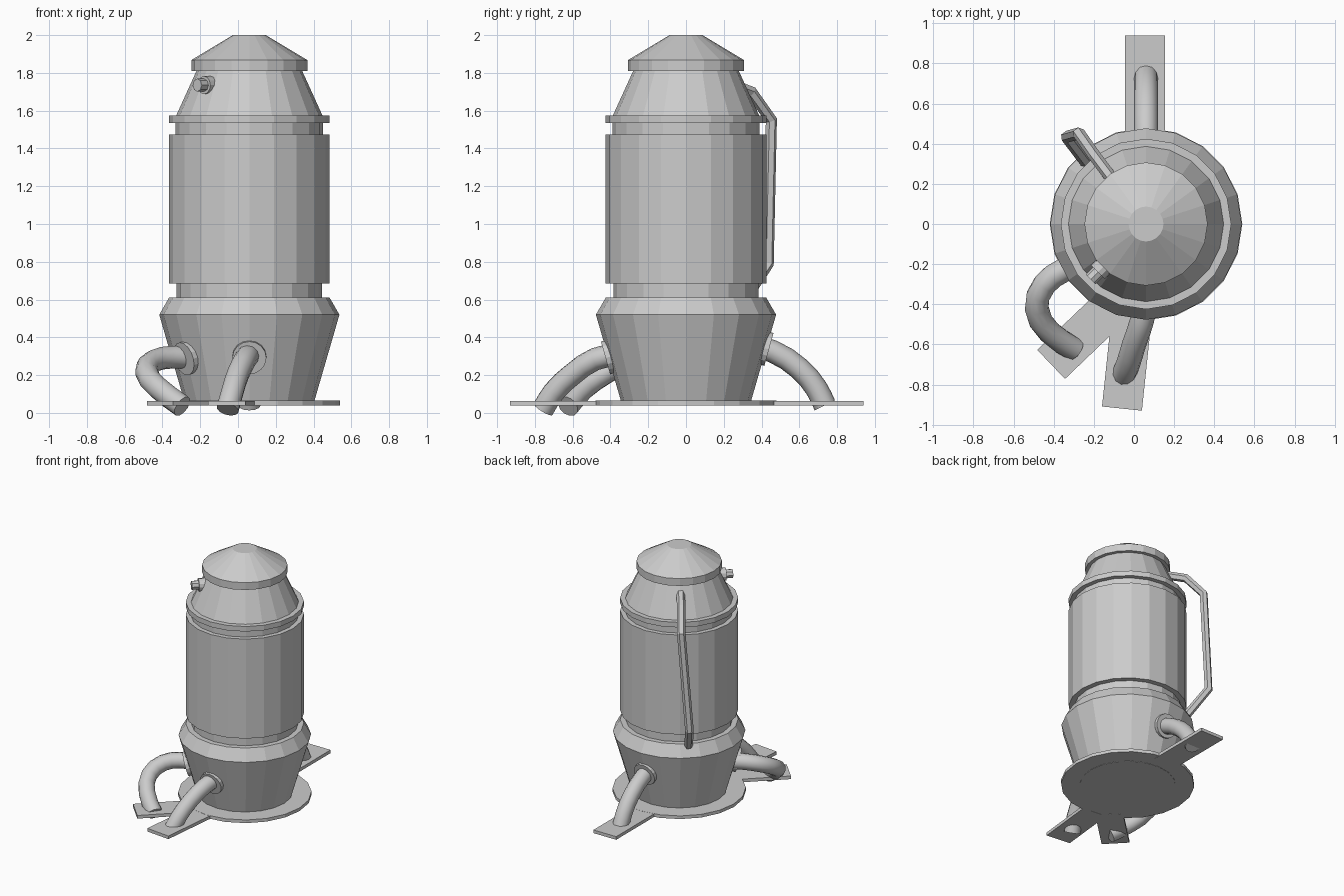
import bpy, bmesh, math
from mathutils import Vector, Matrix

if "Cube" in bpy.data.objects:
    bpy.data.objects.remove(bpy.data.objects["Cube"])

CX = 0.06      # body axis
SIDES = 20


def finish(bm, name):
    bmesh.ops.recalc_face_normals(bm, faces=bm.faces)
    me = bpy.data.meshes.new(name)
    bm.to_mesh(me)
    bm.free()
    ob = bpy.data.objects.new(name, me)
    bpy.context.collection.objects.link(ob)
    return ob


def lathe(name, profile):
    bm = bmesh.new()
    rings = []
    for r, z in profile:
        rings.append([bm.verts.new((CX + r * math.cos(math.tau * i / SIDES),
                                    r * math.sin(math.tau * i / SIDES), z))
                      for i in range(SIDES)])
    for a, b in zip(rings, rings[1:]):
        for i in range(SIDES):
            j = (i + 1) % SIDES
            bm.faces.new((a[i], a[j], b[j], b[i]))
    bm.faces.new(rings[0])
    bm.faces.new(rings[-1])
    return finish(bm, name)


def rod(name, a, b, r, sides):
    a, b = Vector(a), Vector(b)
    d = b - a
    bm = bmesh.new()
    m = Matrix.Translation((a + b) / 2) @ d.to_track_quat('Z', 'Y').to_matrix().to_4x4()
    bmesh.ops.create_cone(bm, cap_ends=True, segments=sides, radius1=r, radius2=r,
                          depth=d.length, matrix=m)
    return finish(bm, name)


def tube(name, pts, r, res, smooth):
    cu = bpy.data.curves.new(name, 'CURVE')
    cu.dimensions = '3D'
    cu.bevel_depth = r
    cu.bevel_resolution = res
    cu.use_fill_caps = True
    cu.resolution_u = 2
    if smooth:
        sp = cu.splines.new('BEZIER')
        sp.bezier_points.add(len(pts) - 1)
        for bp, p in zip(sp.bezier_points, pts):
            bp.co = p
            bp.handle_left_type = bp.handle_right_type = 'AUTO'
    else:
        sp = cu.splines.new('POLY')
        sp.points.add(len(pts) - 1)
        for sp_pt, p in zip(sp.points, pts):
            sp_pt.co = (*p, 1)
    sp.use_smooth = smooth
    ob = bpy.data.objects.new(name, cu)
    bpy.context.collection.objects.link(ob)
    bpy.ops.object.select_all(action='DESELECT')
    bpy.context.view_layer.objects.active = ob
    ob.select_set(True)
    bpy.ops.object.convert(target='MESH')
    if smooth:
        bpy.ops.object.shade_smooth_by_angle(angle=math.radians(45))


def foot_plate(name, end, inward, length):
    d = Vector((*inward, 0)).normalized()
    side = Vector((-d.y, d.x, 0)) * 0.1
    e = Vector((*end, 0))
    corners = [e - side, e + side, e + side + d * length, e - side + d * length]
    bm = bmesh.new()
    lo, hi = [[bm.verts.new((c.x, c.y, z)) for c in corners] for z in (0.039, 0.064)]
    bm.faces.new(lo)
    bm.faces.new(hi)
    for i in range(4):
        j = (i + 1) % 4
        bm.faces.new((lo[i], lo[j], hi[j], hi[i]))
    return finish(bm, name)


# Turned body sections
lathe("base_disc", [(0.48, 0.04), (0.48, 0.065)])
lathe("lower_body", [(0.345, 0.038), (0.345, 0.065), (0.477, 0.52), (0.425, 0.61),
                     (0.385, 0.61), (0.385, 0.685), (0.425, 0.685), (0.425, 1.475),
                     (0.39, 1.475), (0.39, 1.535), (0.425, 1.535), (0.425, 1.575),
                     (0.387, 1.575), (0.28, 1.81)])
lathe("cap", [(0.307, 1.81), (0.307, 1.868), (0.087, 2.0)])

# Foot plates
foot_plate("back_foot_plate", (0.055, 0.94), (0, -1), 0.52)
foot_plate("front_foot_plate", (-0.06, -0.92), (0.105, 1), 0.47)
foot_plate("left_foot_plate", (-0.413, -0.70), (0.72, 0.69), 0.42)

# Bent hoses with their wall collars
hoses = {
    "back": [(0.06, 0.36, 0.355), (0.06, 0.46, 0.325), (0.06, 0.60, 0.235),
             (0.06, 0.69, 0.13), (0.06, 0.735, 0.04)],
    "front": [(0.06, -0.36, 0.31), (0.04, -0.48, 0.285), (0.0, -0.60, 0.205),
              (-0.03, -0.70, 0.11), (-0.055, -0.757, 0.02)],
    "left": [(-0.23, -0.18, 0.29), (-0.35, -0.23, 0.295), (-0.445, -0.30, 0.275),
             (-0.485, -0.42, 0.215), (-0.42, -0.54, 0.13), (-0.295, -0.625, 0.035)],
}
for key, pts in hoses.items():
    tube(key + "_hose", pts, 0.06, 4, True)
collars = {"back": (90, 0.34), "front": (270, 0.295), "left": (215, 0.29)}
for key, (deg, z) in collars.items():
    a = math.radians(deg)
    d = Vector((math.cos(a), math.sin(a), -0.28)).normalized()
    r = 0.326 + 0.29 * z
    p = Vector((CX + r * math.cos(a), r * math.sin(a), z))
    rod(key + "_collar", p - d * 0.03, p + d * 0.015, 0.09, 16)

# Side handle
tube("handle", [(-0.11, 0.225, 1.745), (-0.20, 0.345, 1.70), (-0.275, 0.452, 1.55),
                (-0.335, 0.435, 0.79), (-0.24, 0.31, 0.60)], 0.031, 1, False)

# Small spout with collar near the top
def spout_point(r):
    return (CX - r * 0.707, -r * 0.707, 1.735)
rod("spout_collar", spout_point(0.28), spout_point(0.34), 0.048, 12)
rod("spout", spout_point(0.28), spout_point(0.39), 0.034, 8)
